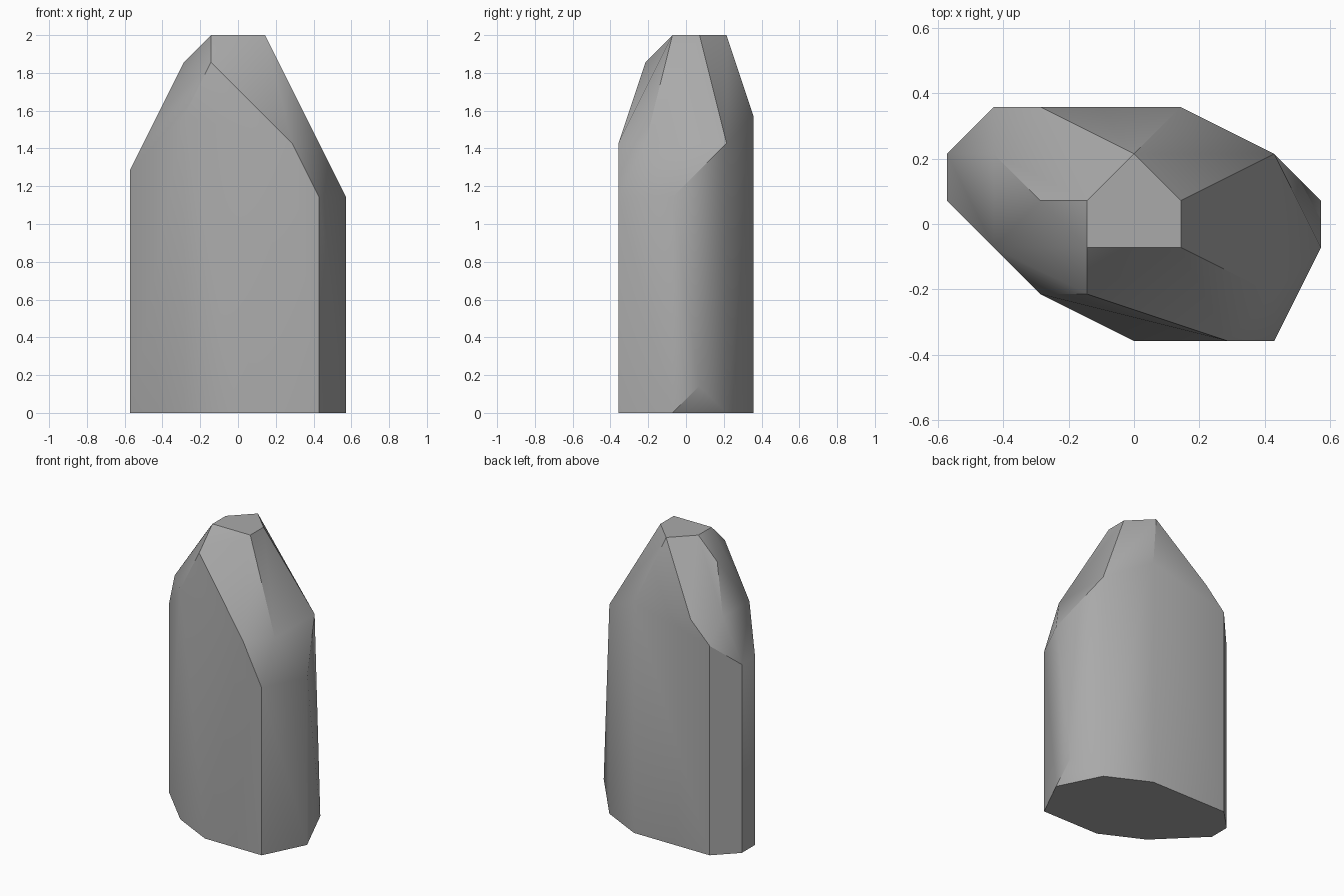
import bpy
import bmesh
import math

default_cube = bpy.data.objects.get("Cube")
if default_cube:
    bpy.data.objects.remove(default_cube, do_unlink=True)

UNIT = 1 / 7  # the stone is chiselled on a regular grid


def make_material(name, value):
    """One plain flat colour for the viewport and for rendering."""
    material = bpy.data.materials.new(name)
    material.use_nodes = True
    colour = (value, value, value, 1)
    material.diffuse_color = colour
    shader = material.node_tree.nodes["Principled BSDF"]
    shader.inputs["Base Color"].default_value = colour
    shader.inputs["Roughness"].default_value = 0.9
    return material


# Corner rings: height in grid steps, then the (x, y) corners at that height
rings = {
    # flat foot
    0: [(4, -.5), (3, 1.5), (1, 2.5), (-3, 2.5), (-4, 1.5),
        (-4, .5), (-2, -1.5), (0, -2.5), (3, -2.5)],
    # chipped lower corner
    1: [(4, .5)],
    # staggered shoulders where the walls end
    8: [(4, -.5), (3, -2.5)],
    9: [(-4, .5), (-4, 1.5)],
    10: [(3, 1.5), (3, -1.5), (2, -2.5), (-3, 2.5)],
    11: [(1, 2.5), (-2, 2.5), (-3, 1.5), (-3, -.5), (-2, -1.5)],
    # sloping crown
    13: [(-2, .5), (-1, -1.5)],
    # flat tip
    14: [(-1, -.5), (1, -.5), (1, .5), (0, 1.5), (-1, .5)],
}


def build_stone(name, corner_rings, material):
    """Wrap the corner rings in one faceted convex stone."""
    bm = bmesh.new()
    for level, corners in corner_rings.items():
        for x, y in corners:
            bm.verts.new((x * UNIT, y * UNIT, level * UNIT))
    hull = bmesh.ops.convex_hull(bm, input=bm.verts[:])
    spare = {item for item in hull["geom_interior"] + hull["geom_unused"]
             if isinstance(item, bmesh.types.BMVert) and not item.link_faces}
    bmesh.ops.delete(bm, geom=list(spare), context="VERTS")
    # Merge the triangles of each flat facet
    bmesh.ops.dissolve_limit(bm, angle_limit=math.radians(.5),
                             verts=bm.verts[:], edges=bm.edges[:])
    bmesh.ops.recalc_face_normals(bm, faces=bm.faces[:])

    mesh = bpy.data.meshes.new(name)
    bm.to_mesh(mesh)
    bm.free()
    mesh.materials.append(material)
    stone = bpy.data.objects.new(name, mesh)
    bpy.context.collection.objects.link(stone)
    return stone


# Standing stone, soft over shallow edges and crisp over steep ones
standing_stone = build_stone("standing_stone", rings,
                             make_material("stone_grey", .4))
bpy.ops.object.select_all(action="DESELECT")
standing_stone.select_set(True)
bpy.context.view_layer.objects.active = standing_stone
bpy.ops.object.shade_smooth_by_angle(angle=math.radians(30))
